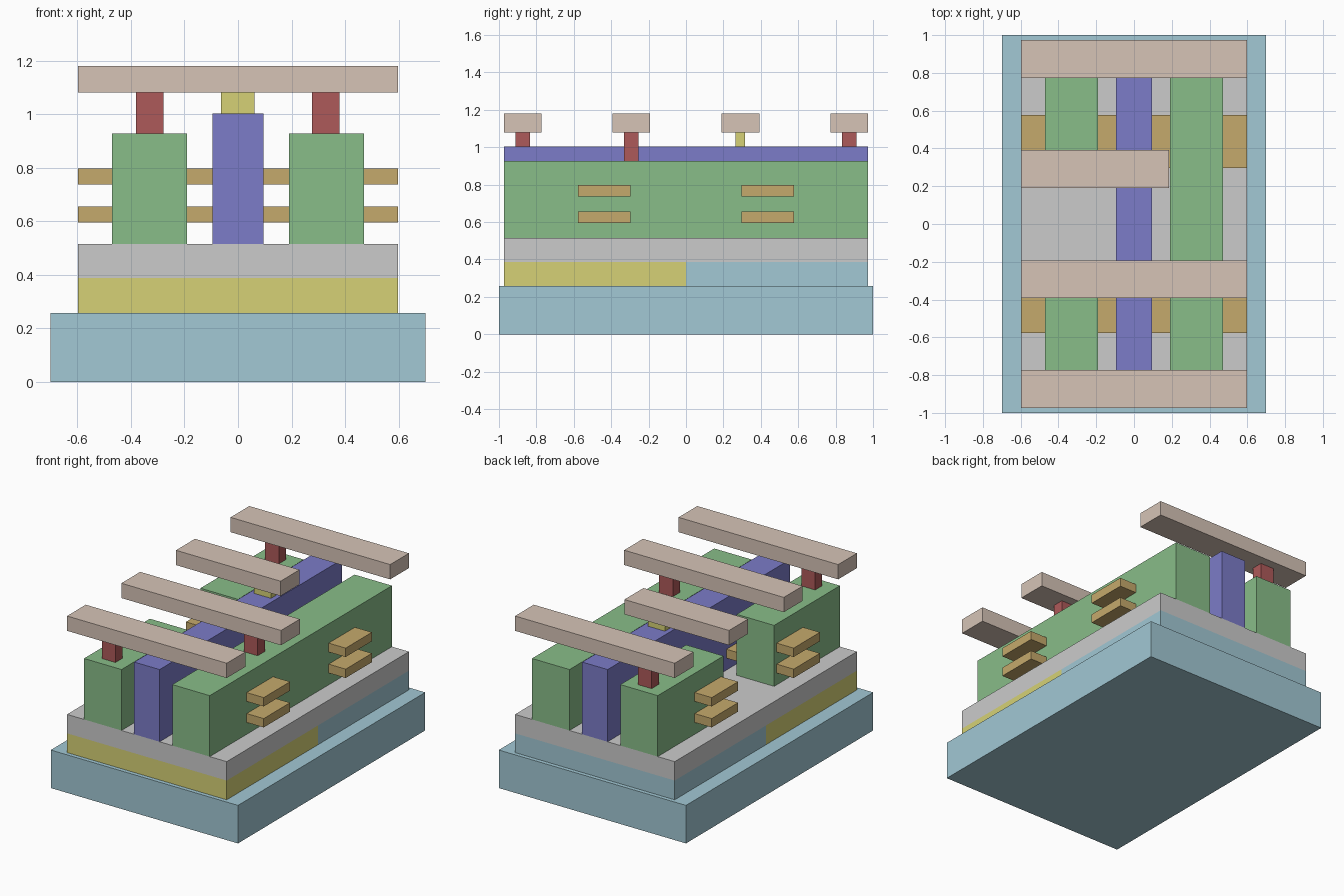
import bpy, bmesh
from mathutils import Vector

if "Cube" in bpy.data.objects:
    bpy.data.objects.remove(bpy.data.objects["Cube"])

COLORS = {
    "light_blue": (0.36, 0.58, 0.66), "yellow": (0.67, 0.64, 0.18),
    "green": (0.25, 0.51, 0.25), "blue": (0.20, 0.20, 0.58),
    "gold": (0.56, 0.40, 0.15), "beige": (0.67, 0.55, 0.47),
    "red": (0.42, 0.10, 0.10),
}
mats = {}
for key, rgb in COLORS.items():
    mats[key] = bpy.data.materials.new(key)
    mats[key].diffuse_color = (*rgb, 1)


def box(name, x, y, z, color=None):
    """Flat-sided block spanning the given (min, max) ranges."""
    lo, hi = (Vector(p) for p in zip(x, y, z))
    size = hi - lo
    mesh = bpy.data.meshes.new(name)
    bm = bmesh.new()
    bmesh.ops.create_cube(bm, size=1)
    bmesh.ops.scale(bm, vec=size, verts=bm.verts)
    bm.to_mesh(mesh)
    bm.free()
    ob = bpy.data.objects.new(name, mesh)
    ob.location = (lo + hi) / 2
    bpy.context.collection.objects.link(ob)
    if color:
        mesh.materials.append(mats[color])
    return ob


W, L = 0.597, 0.973            # half width and half length of the layer stack
FLOOR, TOP = 0.515, 0.927      # bottom and top of the green blocks
RAIL = (1.08, 1.18)            # height range of the top rails

# Stepped base: substrate, two half wells, grey insulating layer
box("substrate", (-0.70, 0.70), (-1, 1), (0, 0.257), "light_blue")
box("front_well", (-W, W), (-L, 0), (0.257, 0.387), "yellow")
box("back_well", (-W, W), (0, L), (0.257, 0.387), "light_blue")
box("insulating_layer", (-W, W), (-L, L), (0.387, FLOOR))

# Long green block on the right, two shorter ones with a gap on the left
box("right_block", (0.19, 0.47), (-L, L), (FLOOR, TOP), "green")
box("left_front_block", (-0.47, -0.19), (-L, -0.27), (FLOOR, TOP), "green")
box("left_back_block", (-0.47, -0.19), (0.27, L), (FLOOR, TOP), "green")

# Central wall
box("central_wall", (-0.095, 0.095), (-L, L), (FLOOR, 1.003), "blue")

# Stacked flat sheets running across the blocks
for side, y in (("front", (-0.578, -0.297)), ("back", (0.297, 0.578))):
    for level, z in (("lower", (0.595, 0.655)), ("upper", (0.737, 0.797))):
        box(f"{side}_{level}_sheet", (-W, W), y, z, "gold")

# Top rails; the third one stops short of the right block
for name, x_end, y in (("front_rail", W, (-L, -0.773)),
                       ("mid_front_rail", W, (-0.393, -0.192)),
                       ("mid_back_rail", 0.185, (0.19, 0.393)),
                       ("back_rail", W, (0.773, L))):
    box(name, (-W, x_end), y, RAIL, "beige")

# Posts joining the rails to the blocks and to the wall
for name, cx, cy in (("front_post", -0.33, -0.873),
                     ("middle_post", 0.328, -0.293),
                     ("back_post", -0.33, 0.873)):
    box(name, (cx - 0.051, cx + 0.051), (cy - 0.038, cy + 0.038),
        (TOP, RAIL[0]), "red")
box("wall_post", (-0.064, 0.062), (0.264, 0.316), (1.003, RAIL[0]), "yellow")

for m in bpy.data.materials:
    if m.users and not m.is_grease_pencil:
        m.use_nodes = True
        m.node_tree.nodes["Principled BSDF"].inputs["Base Color"].default_value = m.diffuse_color
